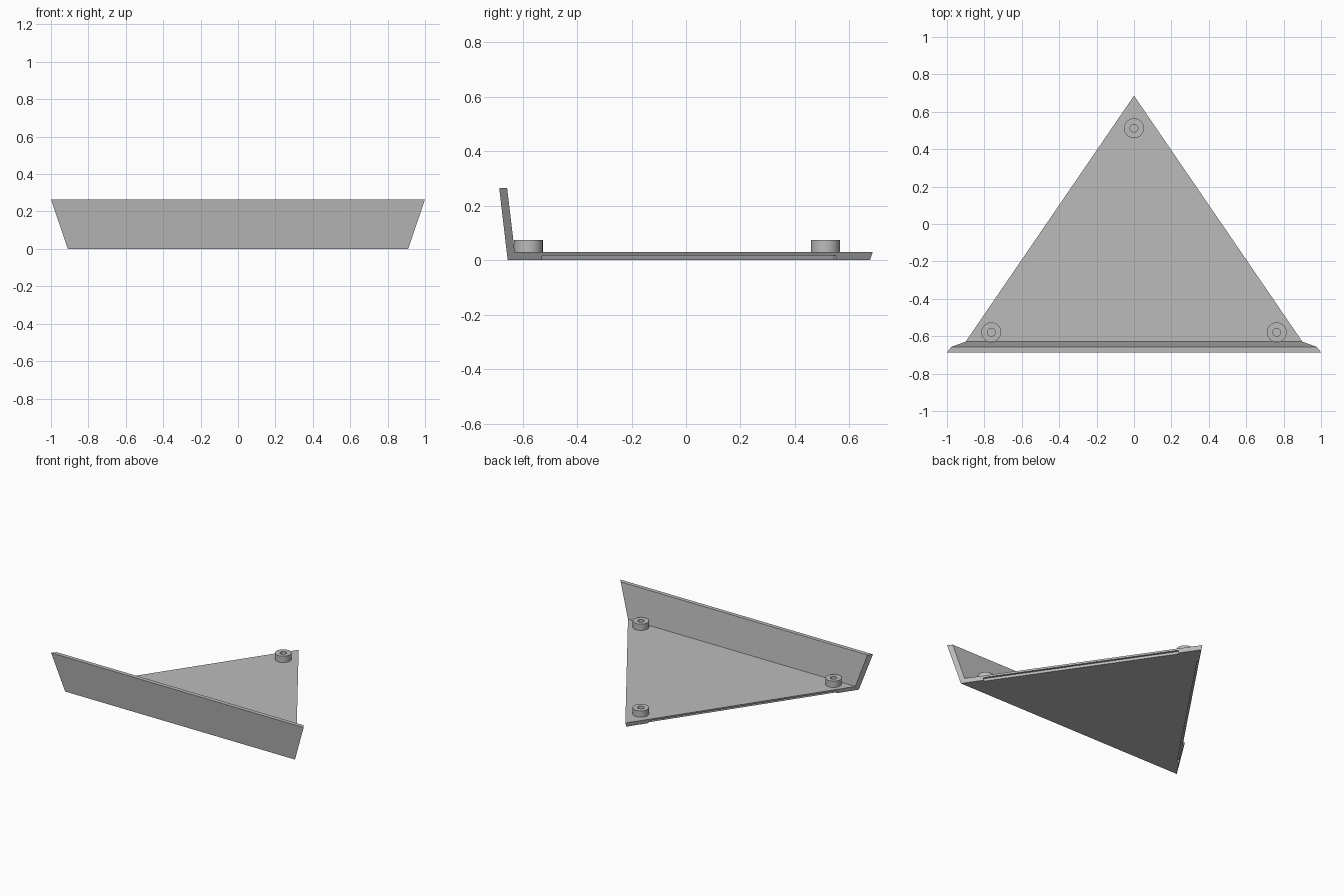
import bpy, bmesh, math
from mathutils import Matrix, Vector

if "Cube" in bpy.data.objects:
    bpy.data.objects.remove(bpy.data.objects["Cube"])

grey = bpy.data.materials.new("plain grey")
grey.use_nodes = True
grey.diffuse_color = (0.5, 0.5, 0.5, 1)
grey.node_tree.nodes["Principled BSDF"].inputs["Base Color"].default_value = (0.5, 0.5, 0.5, 1)


def add_object(name, bm):
    bmesh.ops.recalc_face_normals(bm, faces=bm.faces)
    mesh = bpy.data.meshes.new(name)
    bm.to_mesh(mesh)
    bm.free()
    mesh.materials.append(grey)
    obj = bpy.data.objects.new(name, mesh)
    bpy.context.collection.objects.link(obj)
    return obj


# Triangular tray: a flat plate with a flared wall along the front
half = {"bottom_front": (0.91, -0.655, 0), "top_front": (0.90, -0.629, 0.03),
        "wall_outer": (1.0, -0.686, 0.265), "wall_inner": (0.977, -0.657, 0.265)}
bm = bmesh.new()
right = {k: bm.verts.new(p) for k, p in half.items()}
left = {k: bm.verts.new((-p[0], p[1], p[2])) for k, p in half.items()}
tip_low = bm.verts.new((0, 0.676, 0))
tip_high = bm.verts.new((0, 0.686, 0.03))
loop = ["bottom_front", "wall_outer", "wall_inner", "top_front"]
for a, b in zip(loop, loop[1:]):
    bm.faces.new((right[a], right[b], left[b], left[a]))
for side in (right, left):
    bm.faces.new([side[k] for k in loop])
    bm.faces.new((side["bottom_front"], tip_low, tip_high, side["top_front"]))
bm.faces.new((right["bottom_front"], tip_low, left["bottom_front"]))
bm.faces.new((right["top_front"], tip_high, left["top_front"]))
tray = add_object("tray", bm)

# Shallow rebate under both slanted edges
for s, label in ((1, "left"), (-1, "right")):
    start, end = Vector((s * 0.824, -0.53, 0)), Vector((s * 0.086, 0.55, 0))
    run = end - start
    bm = bmesh.new()
    bmesh.ops.create_cube(bm, size=1, matrix=(
        Matrix.Translation((start + end) / 2)
        @ Matrix.Rotation(math.atan2(run.y, run.x), 4, "Z")
        @ Matrix.Diagonal((run.length, 0.024, 0.036, 1))))
    cutter = add_object(label + "_rebate_cutter", bm)
    cutter.hide_render = True
    cut = tray.modifiers.new(label + "_rebate", "BOOLEAN")
    cut.operation = "DIFFERENCE"
    cut.solver = "EXACT"
    cut.object = cutter
    bpy.context.view_layer.objects.active = tray
    bpy.ops.object.modifier_apply(modifier=cut.name)
    bpy.data.objects.remove(cutter)


# Round bosses with a centre hole
def boss(name, x, y):
    bm = bmesh.new()
    profile = [(0.053, 0.028), (0.053, 0.075), (0.021, 0.075), (0.021, 0.028)]
    verts = [bm.verts.new((r, 0, z)) for r, z in profile]
    edges = [bm.edges.new((verts[i], verts[i - 1])) for i in range(4)]
    bmesh.ops.spin(bm, geom=verts + edges, cent=(0, 0, 0), axis=(0, 0, 1),
                   angle=math.tau, steps=48, use_merge=True)
    bmesh.ops.remove_doubles(bm, verts=bm.verts, dist=0.0001)
    obj = add_object(name, bm)
    obj.location = (x, y, 0)
    bpy.ops.object.select_all(action="DESELECT")
    obj.select_set(True)
    bpy.context.view_layer.objects.active = obj
    bpy.ops.object.shade_smooth_by_angle(angle=math.radians(30))


boss("front_left_boss", 0.763, -0.579)
boss("front_right_boss", -0.763, -0.579)
boss("back_boss", 0, 0.512)
